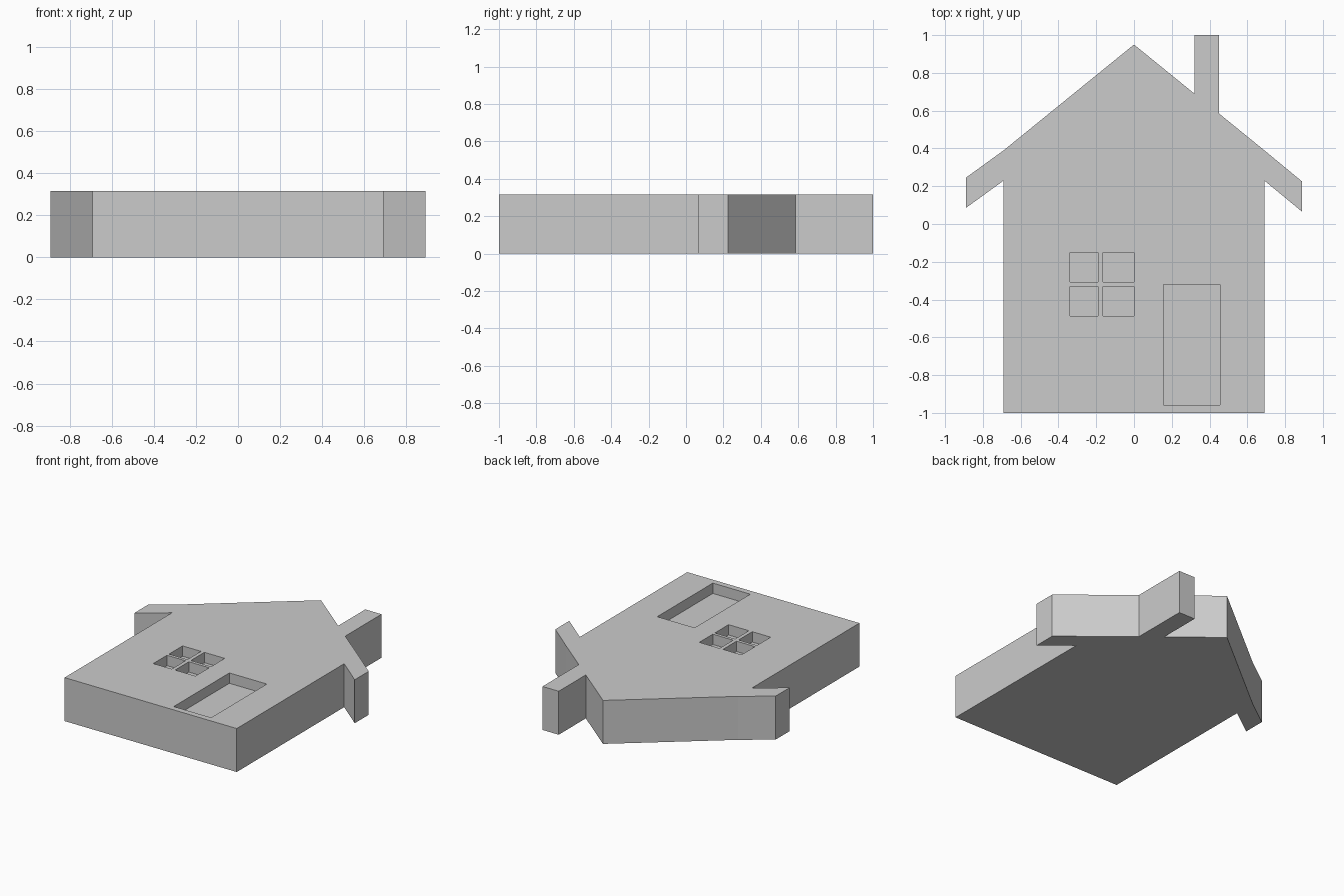
import bpy, bmesh

if "Cube" in bpy.data.objects:
    bpy.data.objects.remove(bpy.data.objects["Cube"])

THICK = 0.315
RECESS = 0.075


def prism(name, outline, z0, z1):
    """Extrude a counter-clockwise outline from z0 to z1."""
    bm = bmesh.new()
    base = bm.faces.new([bm.verts.new((x, y, z0)) for x, y in outline])
    top = bmesh.ops.extrude_face_region(bm, geom=[base])
    verts = [g for g in top["geom"] if isinstance(g, bmesh.types.BMVert)]
    bmesh.ops.translate(bm, verts=verts, vec=(0, 0, z1 - z0))
    bmesh.ops.recalc_face_normals(bm, faces=bm.faces)
    mesh = bpy.data.meshes.new(name)
    bm.to_mesh(mesh)
    bm.free()
    ob = bpy.data.objects.new(name, mesh)
    bpy.context.collection.objects.link(ob)
    return ob


def carve(target, name, x0, x1, y0, y1):
    """Sink a rectangular recess into the top face."""
    cutter = prism(name, [(x0, y0), (x1, y0), (x1, y1), (x0, y1)],
                   THICK - RECESS, THICK + 0.1)
    cutter.hide_render = True
    cutter.display_type = 'WIRE'
    mod = target.modifiers.new(name, 'BOOLEAN')
    mod.operation = 'DIFFERENCE'
    mod.solver = 'EXACT'
    mod.object = cutter
    bpy.context.view_layer.objects.active = target
    bpy.ops.object.modifier_apply(modifier=name)
    bpy.data.objects.remove(cutter)


# House silhouette: walls, right eave, chimney, ridge, left eave
house = prism("house", [
    (-0.69, -1.0), (0.69, -1.0), (0.69, 0.23),
    (0.89, 0.065), (0.89, 0.225), (0.69, 0.39),
    (0.45, 0.585), (0.45, 1.0), (0.32, 1.0), (0.32, 0.69),
    (0.0, 0.95), (-0.69, 0.39),
    (-0.89, 0.245), (-0.89, 0.085), (-0.69, 0.23),
], 0, THICK)

# Door recess
carve(house, "door_recess", 0.155, 0.455, -0.957, -0.32)

# Four window panes
for i, (x0, x1) in enumerate([(-0.338, -0.19), (-0.163, 0.0)]):
    for j, (y0, y1) in enumerate([(-0.487, -0.33), (-0.307, -0.152)]):
        carve(house, f"pane_{i}{j}", x0, x1, y0, y1)
